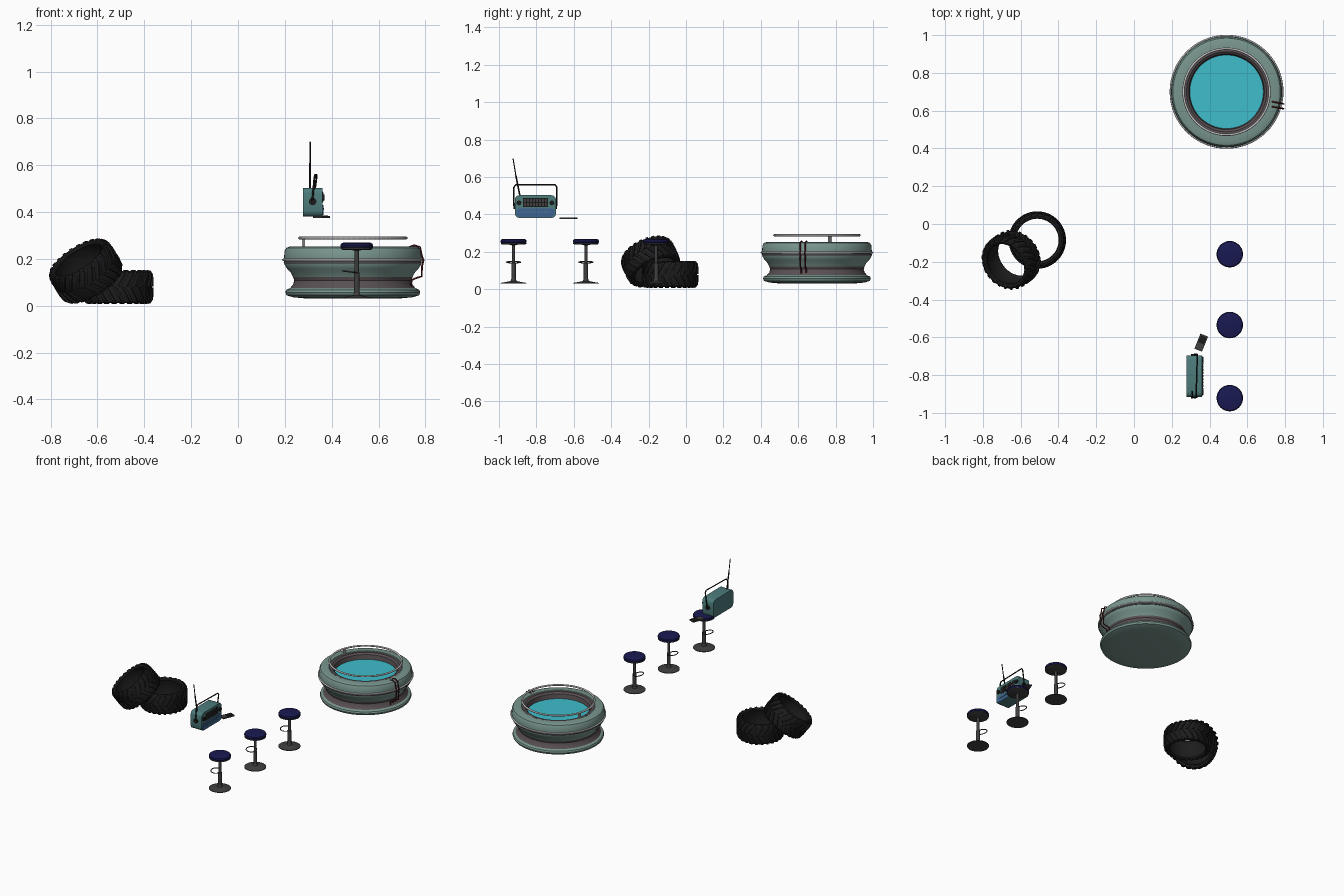
import bpy, bmesh, math
from mathutils import Vector, Matrix

if "Cube" in bpy.data.objects:
    bpy.data.objects.remove(bpy.data.objects["Cube"])

def mat(name, r, g, b):
    m = bpy.data.materials.new(name)
    m.diffuse_color = (r, g, b, 1)
    m.use_nodes = True
    m.node_tree.nodes["Principled BSDF"].inputs["Base Color"].default_value = m.diffuse_color
    return m

TEAL = mat("tub_teal", .19, .30, .27)
TRIM = mat("trim_grey", .10, .08, .085)
WHITE = mat("white_pipe", .75, .75, .77)
WATER = mat("water_blue", .05, .51, .60)
RED = mat("strap_red", .10, .01, .015)
NAVY = mat("seat_navy", .01, .01, .085)
IRON = mat("dark_iron", .05, .05, .052)
RUBBER = mat("rubber", .012, .012, .012)
RADIO = mat("radio_teal", .075, .20, .20)
BLUE = mat("panel_blue", .05, .13, .30)
BLACK = mat("black", .01, .01, .01)

def finish(bm, name, m, smooth=True, xf=None):
    bmesh.ops.recalc_face_normals(bm, faces=bm.faces)
    me = bpy.data.meshes.new(name)
    bm.to_mesh(me)
    bm.free()
    ob = bpy.data.objects.new(name, me)
    bpy.context.collection.objects.link(ob)
    me.materials.append(m)
    if xf:
        ob.matrix_world = xf
    if smooth:
        bpy.ops.object.select_all(action='DESELECT')
        ob.select_set(True)
        bpy.context.view_layer.objects.active = ob
        bpy.ops.object.shade_smooth_by_angle(angle=math.radians(35))
    return ob

def lathe(name, prof, m, xf, n=48, closed=False):
    """Spin an (r, z) profile round the z axis."""
    bm = bmesh.new()
    vs = [bm.verts.new((r, 0, z)) for r, z in prof]
    k = len(vs)
    es = [bm.edges.new((vs[i], vs[(i + 1) % k])) for i in range(k if closed else k - 1)]
    bmesh.ops.spin(bm, geom=vs + es, axis=(0, 0, 1), cent=(0, 0, 0),
                   angle=2 * math.pi, steps=n, use_duplicate=False)
    bmesh.ops.remove_doubles(bm, verts=bm.verts, dist=1e-5)
    return finish(bm, name, m, True, xf)

def tube(name, pts, r, m, cyclic=False, res=2):
    cu = bpy.data.curves.new(name, 'CURVE')
    cu.dimensions = '3D'
    cu.bevel_depth, cu.bevel_resolution, cu.use_fill_caps = r, res, True
    sp = cu.splines.new('POLY')
    sp.points.add(len(pts) - 1)
    for p, c in zip(sp.points, pts):
        p.co = (*c, 1)
    sp.use_cyclic_u = cyclic
    cu.materials.append(m)
    ob = bpy.data.objects.new(name, cu)
    bpy.context.collection.objects.link(ob)
    return ob

def circle(c, r, n=48):
    return [(c[0] + r * math.cos(t), c[1] + r * math.sin(t), c[2])
            for t in (2 * math.pi * i / n for i in range(n))]

def box(name, c, s, m, bevel=0, rot=0):
    """Box with the four edges parallel to x optionally rounded."""
    bm = bmesh.new()
    bmesh.ops.create_cube(bm, size=1)
    bmesh.ops.scale(bm, vec=s, verts=bm.verts)
    if bevel:
        es = [e for e in bm.edges if abs((e.verts[0].co - e.verts[1].co).x) > 1e-4]
        bmesh.ops.bevel(bm, geom=es, offset=bevel, segments=3, profile=.5, affect='EDGES')
    return finish(bm, name, m, bevel > 0, Matrix.Translation(c) @ Matrix.Rotation(rot, 4, 'Z'))

def disc(name, c, r, h, m, axis='Z', n=20):
    rot = {'X': Matrix.Rotation(math.pi / 2, 4, 'Y'), 'Y': Matrix.Rotation(math.pi / 2, 4, 'X')}
    bm = bmesh.new()
    bmesh.ops.create_cone(bm, cap_ends=True, segments=n, radius1=r, radius2=r, depth=h)
    return finish(bm, name, m, True, Matrix.Translation(c) @ rot.get(axis, Matrix()))

# ---- hot tub
TX, TY = .49, .70
T = Matrix.Translation((TX, TY, 0))
lathe("tub_base", [(0, .03), (.2, .031), (.255, .036), (.283, .045), (.288, .057),
                   (.284, .068), (.268, .075)], TEAL, T, 64)
lathe("tub_waist", [(.268, .075), (.255, .09), (.25, .108), (.255, .122)], TRIM, T, 64)
lathe("tub_upper", [(.255, .122), (.264, .14), (.28, .158), (.291, .175), (.294, .2), (.291, .235),
                    (.284, .247), (.272, .252), (.232, .252), (.226, .246)], TEAL, T, 64)
lathe("tub_inner_wall", [(.228, .25), (.212, .25), (.2, .24), (.193, .2)], TRIM, T, 64)
lathe("water", [(0, .21), (.197, .21)], WATER, T, 64)
tube("tub_side_pipe", circle((TX, TY, .196), .296, 64), .0055, WHITE, True)
tube("tub_lower_pipe", circle((TX, TY, .185), .29, 64), .005, TRIM, True)
tube("tub_hand_rail", circle((TX, TY, .289), .228, 64), .006, WHITE, True)
for a in (160, 163):
    x, y = TX + .222 * math.cos(math.radians(a)), TY + .222 * math.sin(math.radians(a))
    tube("rail_post", [(x, y, .24), (x, y, .289)], .005, WHITE)
for k, y in enumerate((.612, .638)):
    tube("tub_strap", [(.73, y + .01, .25), (.752, y + .006, .258), (.778, y, .25), (.784, y, .215),
                       (.792, y - .003, .195), (.786, y, .17), (.784, y, .125), (.765, y, .12),
                       (.742, y + .004, .11), (.738, y + .004, .085)], .004, RED)

# ---- bar stools
for y in (-.16, -.535, -.922):
    S = Matrix.Translation((.507, y, 0))
    lathe("stool_base", [(0, .03), (.069, .03), (.069, .034), (.04, .039), (.016, .044), (.012, .055),
                         (0, .055)], IRON, S, 32)
    lathe("stool_pole", [(.012, .045), (.012, .14), (.009, .142), (.009, .235), (.03, .24)], IRON, S, 16)
    lathe("seat_rim", [(0, .239), (.06, .239), (.068, .243), (.068, .248), (.06, .25)], IRON, S, 32)
    lathe("seat", [(.064, .247), (.069, .25), (.07, .259), (.066, .266), (.058, .269), (0, .269)], NAVY, S, 32)
    tube("foot_ring", [(.507 - .03 + .03 * math.cos(t), y + .038 * math.sin(t), .145 + .004 * math.cos(t + 3.14))
                       for t in (2 * math.pi * i / 24 for i in range(24))], .003, IRON, True)

# ---- radio (front faces +x)
RX, RY = .319, -.805
box("radio_body", (RX, RY, .442), (.084, .22, .122), RADIO, .024)
box("radio_lower_panel", (RX + .042, RY, .409), (.008, .205, .044), BLUE, .014)
box("radio_grille_back", (RX + .042, RY, .464), (.003, .135, .046), BLACK)
for i in range(2):
    for j in range(8):
        box("grille_slat", (RX + .044, RY - .056 + j * .016, .453 + i * .022), (.004, .009, .016), IRON)
for i in range(9):
    box("radio_button", (RX + .047, RY - .068 + i * .017, .413), (.004, .012, .007), RADIO)
for s in (-1, 1):
    disc("radio_knob", (RX + .044, RY + s * .088, .462), .013, .012, BLACK, 'X')
    disc("handle_pivot", (RX, RY + s * .112, .445), .016, .008, BLACK, 'Y')
HY = .115
tube("radio_handle", [(RX - .002, RY - HY, .445), (RX + .007, RY - HY, .545), (RX + .01, RY - HY + .01, .559),
                      (RX + .016, RY + HY - .01, .559), (RX + .016, RY + HY, .545),
                      (RX + .002, RY + HY, .445)], .004, BLACK)
tube("antenna_lower", [(.308, -.888, .5), (.308, -.91, .61)], .0042, BLACK)
tube("antenna_upper", [(.308, -.91, .61), (.308, -.925, .70)], .0028, BLACK)
box("handset", (.356, -.628, .379), (.086, .043, .008), IRON, 0, math.radians(68))
box("handset_screen", (.362, -.613, .3835), (.04, .034, .003), BLACK, 0, math.radians(68))

# ---- tyres
def tyre(xf, n=24):
    lathe("tyre_carcass", [(.113, -.058), (.117, -.066), (.128, -.069), (.138, -.063), (.143, -.045),
                           (.145, 0), (.143, .045), (.138, .063), (.128, .069), (.117, .066),
                           (.113, .058), (.120, .045), (.122, 0), (.120, -.045)], RUBBER, xf, 48, True)
    # chevron lugs that wrap over both shoulders: (z, radius, twist)
    path = [(.003, .152, -.09), (.03, .152, .02), (.055, .149, .12), (.069, .139, .16), (.072, .129, .17)]
    bm = bmesh.new()
    for i in range(n):
        for s in (-1, 1):
            a0 = 2 * math.pi * (i + (.5 if s > 0 else 0)) / n
            rings = []
            for k, (z, r, tw) in enumerate(path):
                ri, zi = r - .014, z - (.008 if k > 2 else 0)
                rings.append([bm.verts.new((rr * math.cos(a0 + tw + d), rr * math.sin(a0 + tw + d), s * zz))
                              for d, rr, zz in ((-.055, ri, zi), (-.045, r, z), (.045, r, z), (.055, ri, zi))])
            for p, q in zip(rings, rings[1:]):
                for j in range(4):
                    bm.faces.new((p[j], p[(j + 1) % 4], q[(j + 1) % 4], q[j]))
            bm.faces.new(rings[0])
            bm.faces.new(rings[-1])
    finish(bm, "tyre_lugs", RUBBER, False, xf)

tyre(Matrix.Translation((-.512, -.085, .08)))
t = math.radians(38)
lean = Vector((-.8 * math.sin(t), -.6 * math.sin(t), math.cos(t)))
tyre(Matrix.Translation((-.65, -.19, .148)) @ lean.to_track_quat('Z', 'Y').to_matrix().to_4x4())
